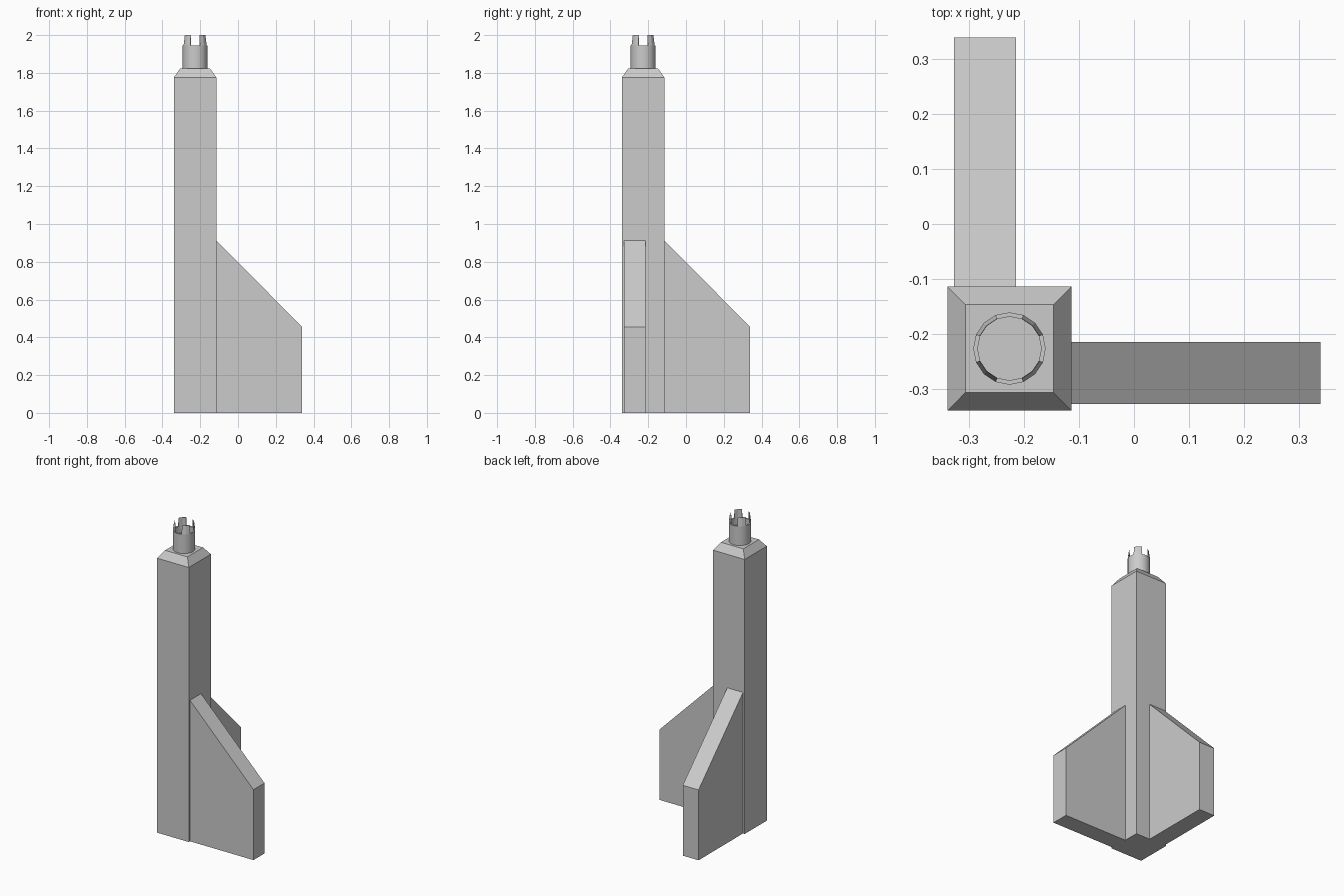
import bpy, bmesh
from math import cos, sin, pi

cube = bpy.data.objects.get("Cube")
if cube:
    bpy.data.objects.remove(cube, do_unlink=True)

# One flat grey for everything
grey = bpy.data.materials.new("light_grey")
grey.use_nodes = True
colour = (0.6, 0.6, 0.6, 1)
grey.diffuse_color = colour
grey.node_tree.nodes["Principled BSDF"].inputs["Base Color"].default_value = colour

C = -0.227      # tower axis, same in x and y
HALF = 0.113    # tower half width


def finish(name, bm):
    bmesh.ops.recalc_face_normals(bm, faces=bm.faces)
    mesh = bpy.data.meshes.new(name)
    bm.to_mesh(mesh)
    bm.free()
    obj = bpy.data.objects.new(name, mesh)
    bpy.context.collection.objects.link(obj)
    mesh.materials.append(grey)
    return obj


def loft(bm, rings, caps=True):
    """Skin a stack of closed rings of points, optionally closing the ends."""
    loops = [[bm.verts.new(p) for p in ring] for ring in rings]
    n = len(loops[0])
    for a, b in zip(loops, loops[1:]):
        for i in range(n):
            j = (i + 1) % n
            bm.faces.new((a[i], a[j], b[j], b[i]))
    if caps:
        bm.faces.new(loops[0])
        bm.faces.new(loops[-1])


def square(half, z):
    return [(C + sx * half, C + sy * half, z)
            for sx, sy in ((-1, -1), (1, -1), (1, 1), (-1, 1))]


def circle(radius, z, sides=16):
    return [(C + radius * cos(2 * pi * i / sides),
             C + radius * sin(2 * pi * i / sides), z) for i in range(sides)]


# Square tower with a chamfered top
bm = bmesh.new()
loft(bm, [square(HALF, 0), square(HALF, 1.775), square(0.08, 1.822)])
finish("tower", bm)

# Round turret with a hollow top
OUTER, INNER, RIM, TOP = 0.066, 0.058, 1.946, 2.0
bm = bmesh.new()
loft(bm, [circle(OUTER, 1.82), circle(OUTER, RIM),
          circle(INNER, RIM), circle(INNER, 1.9)])
turret = finish("turret", bm)
bpy.context.view_layer.objects.active = turret
turret.select_set(True)
bpy.ops.object.shade_smooth_by_angle(angle=pi / 6)
turret.select_set(False)

# Four diagonal battlements, tapering inwards to a thin top
bm = bmesh.new()
for quarter in range(4):
    sections = []
    for step in (1, 2, 3):
        a = (quarter * 4 + step) * pi / 8
        sections.append([(C + r * cos(a), C + r * sin(a), z) for r, z in
                         ((INNER, RIM), (OUTER, RIM), (INNER + 0.001, TOP), (INNER, TOP))])
    loft(bm, sections)
finish("battlements", bm)

# Two sloped buttress fins, one to the left and one to the back
NEAR, FAR = -0.125, 0.34
SLAB = (-0.328, -0.215)
profile = ((NEAR, 0), (FAR, 0), (FAR, 0.455), (C + HALF, 0.912), (NEAR, 0.912))
for name, swap in (("left_fin", False), ("back_fin", True)):
    bm = bmesh.new()
    loft(bm, [[(s, u, z) if swap else (u, s, z) for u, z in profile] for s in SLAB])
    finish(name, bm)
